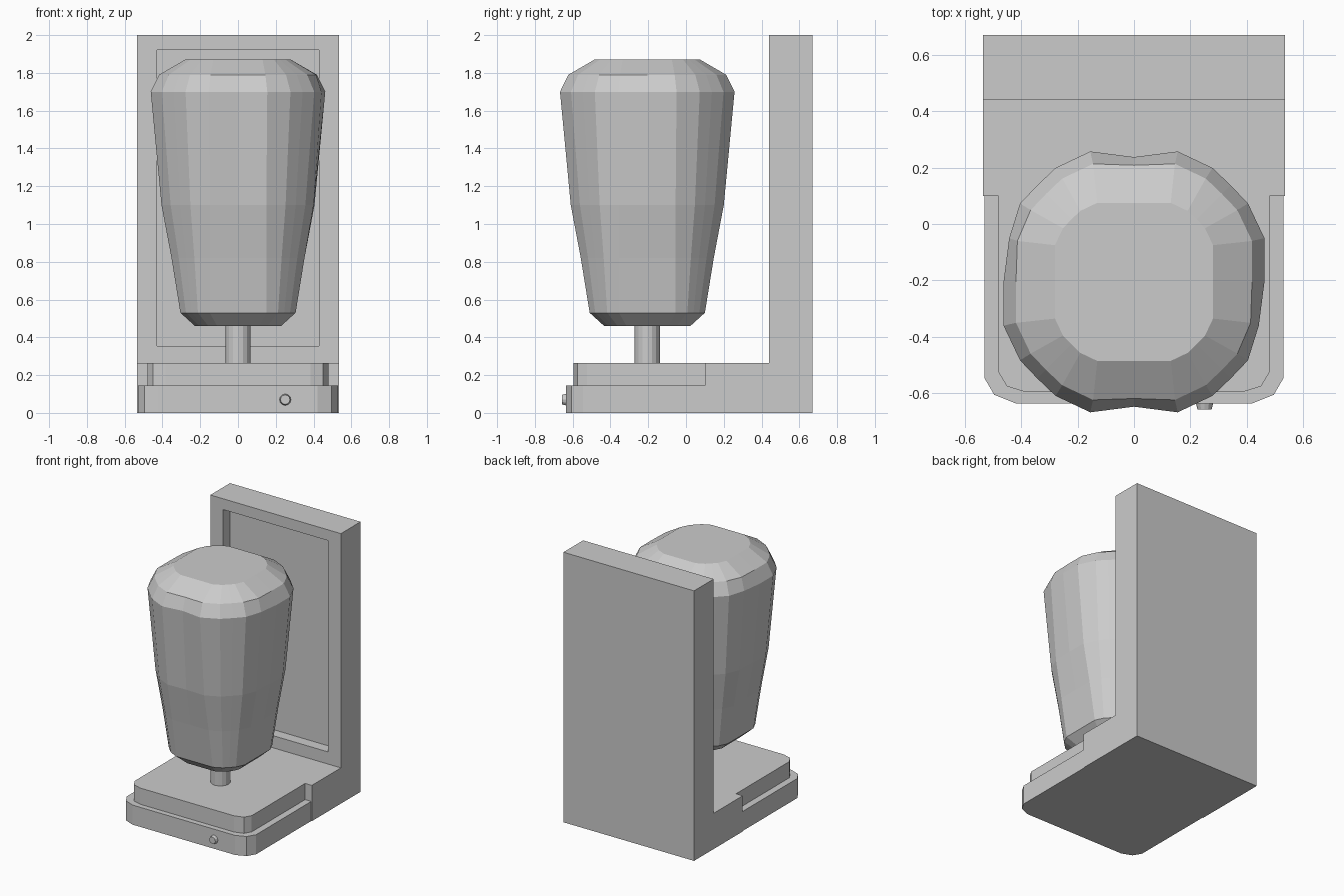
import bpy, bmesh, math
from mathutils import Matrix

if "Cube" in bpy.data.objects:
    bpy.data.objects.remove(bpy.data.objects["Cube"])


def finish(name, bm):
    bmesh.ops.recalc_face_normals(bm, faces=bm.faces)
    me = bpy.data.meshes.new(name)
    bm.to_mesh(me)
    bm.free()
    ob = bpy.data.objects.new(name, me)
    bpy.context.collection.objects.link(ob)
    return ob


def loft(bm, rings):
    """Skin closed rings of points and cap both ends."""
    vs = [[bm.verts.new(p) for p in ring] for ring in rings]
    n = len(vs[0])
    for a, b in zip(vs, vs[1:]):
        for i in range(n):
            bm.faces.new((a[i], a[(i + 1) % n], b[(i + 1) % n], b[i]))
    bm.faces.new(vs[0])
    bm.faces.new(vs[-1])


def tier(name, half, z0, z1):
    """Slab from a half outline (x, y), mirrored in x."""
    outline = half + [(-x, y) for x, y in reversed(half)]
    bm = bmesh.new()
    loft(bm, [[(x, y, z) for x, y in outline] for z in (z0, z1)])
    return finish(name, bm)


def cylinder(name, r1, r2, depth, sides, matrix):
    bm = bmesh.new()
    bmesh.ops.create_cone(bm, cap_ends=True, segments=sides, radius1=r1,
                          radius2=r2, depth=depth, matrix=matrix)
    return finish(name, bm)


# L-shaped housing: base block and upright panel
profile = [(0.10, 0), (0.67, 0), (0.67, 2), (0.44, 2), (0.44, 0.265), (0.10, 0.265)]
bm = bmesh.new()
loft(bm, [[(x, y, z) for y, z in profile] for x in (-0.535, 0.535)])
bmesh.ops.recalc_face_normals(bm, faces=bm.faces)

# Recess in the front of the panel
front = next(f for f in bm.faces if all(abs(v.co.y - 0.44) < 1e-4 for v in f.verts))
bmesh.ops.inset_region(bm, faces=[front], thickness=0.09)
for v in front.verts:
    v.co = (math.copysign(0.43, v.co.x), 0.44, 1.92 if v.co.z > 1 else 0.355)
bmesh.ops.inset_region(bm, faces=[front], thickness=0.0)
for v in front.verts:
    v.co.y = 0.52
finish("housing", bm)

# Stepped front base
tier("lower_base", [(0.53, 0.10), (0.53, -0.545), (0.495, -0.605), (0.42, -0.635)], 0, 0.145)
tier("upper_base", [(0.48, 0.10), (0.48, -0.525), (0.45, -0.575), (0.385, -0.595)], 0.145, 0.265)

# Button and stem
cylinder("button", 0.031, 0.025, 0.025, 12,
         Matrix.Translation((0.25, -0.645, 0.07)) @ Matrix.Rotation(math.pi / 2, 4, 'X'))
cylinder("stem", 0.067, 0.067, 0.22, 16, Matrix.Translation((0, -0.205, 0.365)))


# Faceted head: rounded-square rings of half width a and flat half length s
def head_ring(z, a, s, dent):
    c = a - s
    corner = [(s + u * c, s + w * c) for u, w in
              ((1, 0), (0.81, 0.4), (0.61, 0.61), (0.4, 0.81), (0, 1))]
    quarter = [(a, 0)] + corner
    pts = []
    for k in range(4):
        for i, (x, y) in enumerate(quarter):
            if i == 0 and k % 2:
                x -= dent
            if i == 5 and k % 2:
                y -= dent
            for _ in range(k):
                x, y = -y, x
            pts.append((x, y - 0.205, z))
    return pts


rings = [(0.46, 0.228, 0.11, 0), (0.53, 0.305, 0.15, 0), (0.82, 0.352, 0.15, 0),
         (1.10, 0.405, 0.15, 0.005), (1.70, 0.462, 0.155, 0.02),
         (1.79, 0.418, 0.145, 0.005), (1.87, 0.28, 0.13, 0)]
bm = bmesh.new()
loft(bm, [head_ring(*r) for r in rings])
finish("head", bm)
